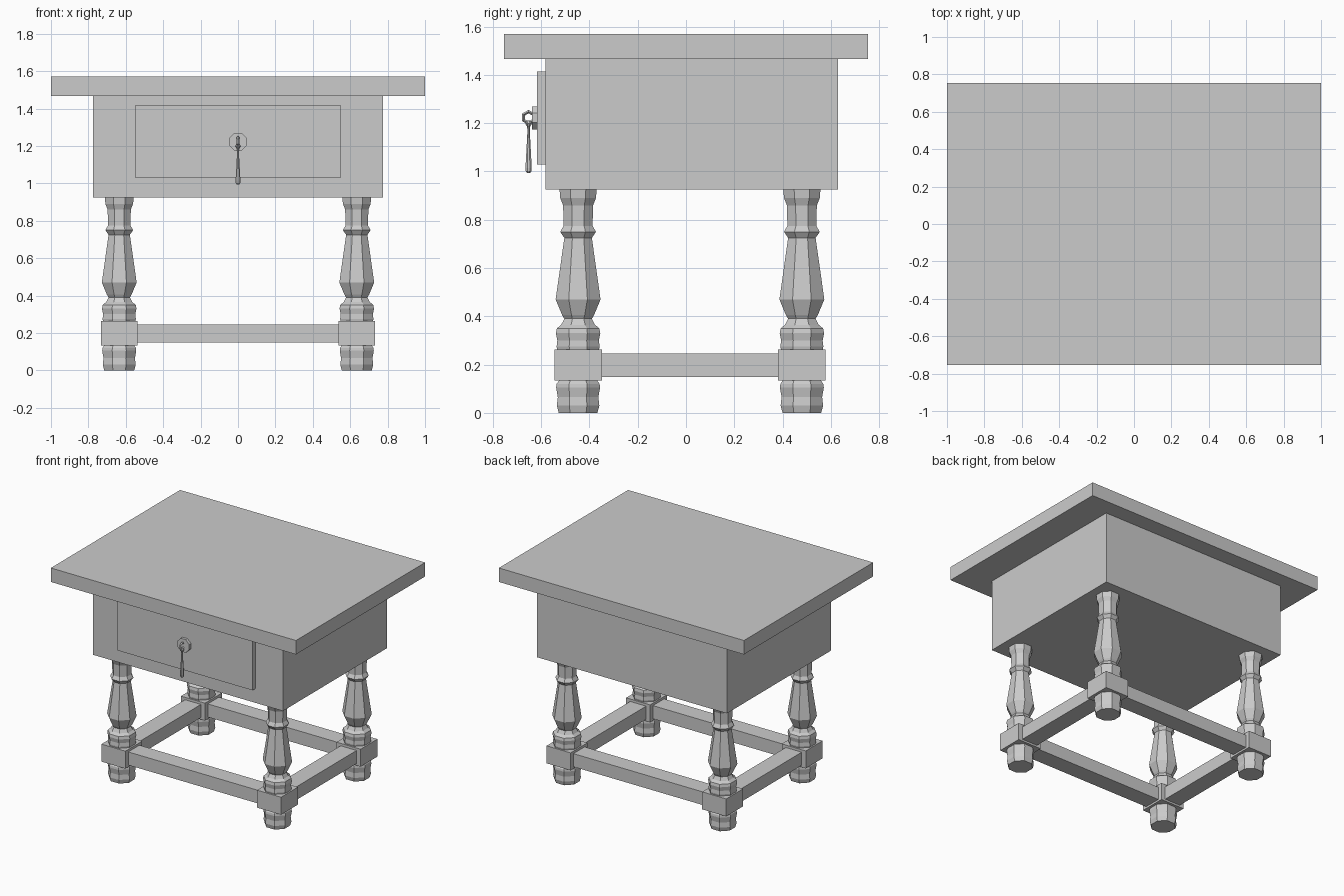
import bpy, bmesh, math
from mathutils import Matrix

if "Cube" in bpy.data.objects:
    bpy.data.objects.remove(bpy.data.objects["Cube"])


def make_object(name, bm):
    bmesh.ops.recalc_face_normals(bm, faces=bm.faces)
    mesh = bpy.data.meshes.new(name)
    bm.to_mesh(mesh)
    bm.free()
    obj = bpy.data.objects.new(name, mesh)
    bpy.context.collection.objects.link(obj)
    return obj


def box(name, x0, x1, y0, y1, z0, z1):
    bm = bmesh.new()
    bmesh.ops.create_cube(bm, size=1)
    bmesh.ops.scale(bm, vec=(x1 - x0, y1 - y0, z1 - z0), verts=bm.verts)
    bmesh.ops.translate(bm, vec=((x0 + x1) / 2, (y0 + y1) / 2, (z0 + z1) / 2), verts=bm.verts)
    return make_object(name, bm)


def turned(name, profile, sides, matrix):
    """Faceted turning; profile is (flat-to-centre distance, height) from bottom to top."""
    bm = bmesh.new()
    k = 1 / math.cos(math.pi / sides)
    rings = []
    for r, z in profile:
        rings.append([bm.verts.new((r * k * math.cos((i + .5) * math.tau / sides),
                                    r * k * math.sin((i + .5) * math.tau / sides), z))
                      for i in range(sides)])
    for a, b in zip(rings, rings[1:]):
        for i in range(sides):
            j = (i + 1) % sides
            bm.faces.new((a[i], a[j], b[j], b[i]))
    bm.faces.new(rings[0])
    bm.faces.new(rings[-1])
    bm.transform(matrix)
    return make_object(name, bm)


# Table top, case and drawer front
box("table_top", -1, 1, -.753, .753, 1.467, 1.57)
box("case", -.775, .775, -.583, .63, .925, 1.467)
box("drawer_front", -.55, .55, -.617, -.58, 1.03, 1.415)

# Turned legs with square blocks
LX, FRONT, BACK, HALF = .635, -.447, .48, .098
foot = [(.08, 0), (.088, .03), (.084, .065), (.091, .105), (.089, .12), (.078, .136)]
shaft = [(.086, .258), (.089, .275), (.086, .30), (.092, .33), (.088, .35), (.07, .365),
         (.057, .39), (.066, .405), (.093, .47), (.057, .725), (.074, .75), (.06, .775),
         (.062, .86), (.074, .89), (.077, .926)]
for side, x in (("left", -LX), ("right", LX)):
    for end, y in (("front", FRONT), ("back", BACK)):
        m = Matrix.Translation((x, y, 0))
        turned(f"{end}_{side}_foot", foot, 8, m)
        turned(f"{end}_{side}_leg", shaft, 8, m)
        box(f"{end}_{side}_block", x - HALF, x + HALF, y - HALF, y + HALF, .134, .263)

# Stretchers between the blocks
W = .065
for end, y in (("front", FRONT), ("back", BACK)):
    box(f"{end}_stretcher", -LX + HALF, LX - HALF, y - W, y + W, .148, .245)
for side, x in (("left", -LX), ("right", LX)):
    box(f"{side}_stretcher", x - W, x + W, FRONT + HALF, BACK - HALF, .148, .245)

# Drawer pull: back plate, hexagonal ring and drop handle
turned("pull_plate", [(.048, 0), (.048, .022)], 8,
       Matrix.Translation((0, -.616, 1.222)) @ Matrix.Rotation(math.pi / 2, 4, 'X'))
bpy.ops.mesh.primitive_torus_add(major_segments=6, minor_segments=4, major_radius=.024,
                                 minor_radius=.007, location=(0, -.652, 1.224),
                                 rotation=(0, math.pi / 2, 0))
bpy.context.object.name = "pull_ring"
turned("drop_handle", [(.006, .993), (.012, 1.002), (.013, 1.015), (.005, 1.165),
                       (.006, 1.185), (.014, 1.198), (.006, 1.212)], 8,
       Matrix.Translation((0, -.652, 0)))
